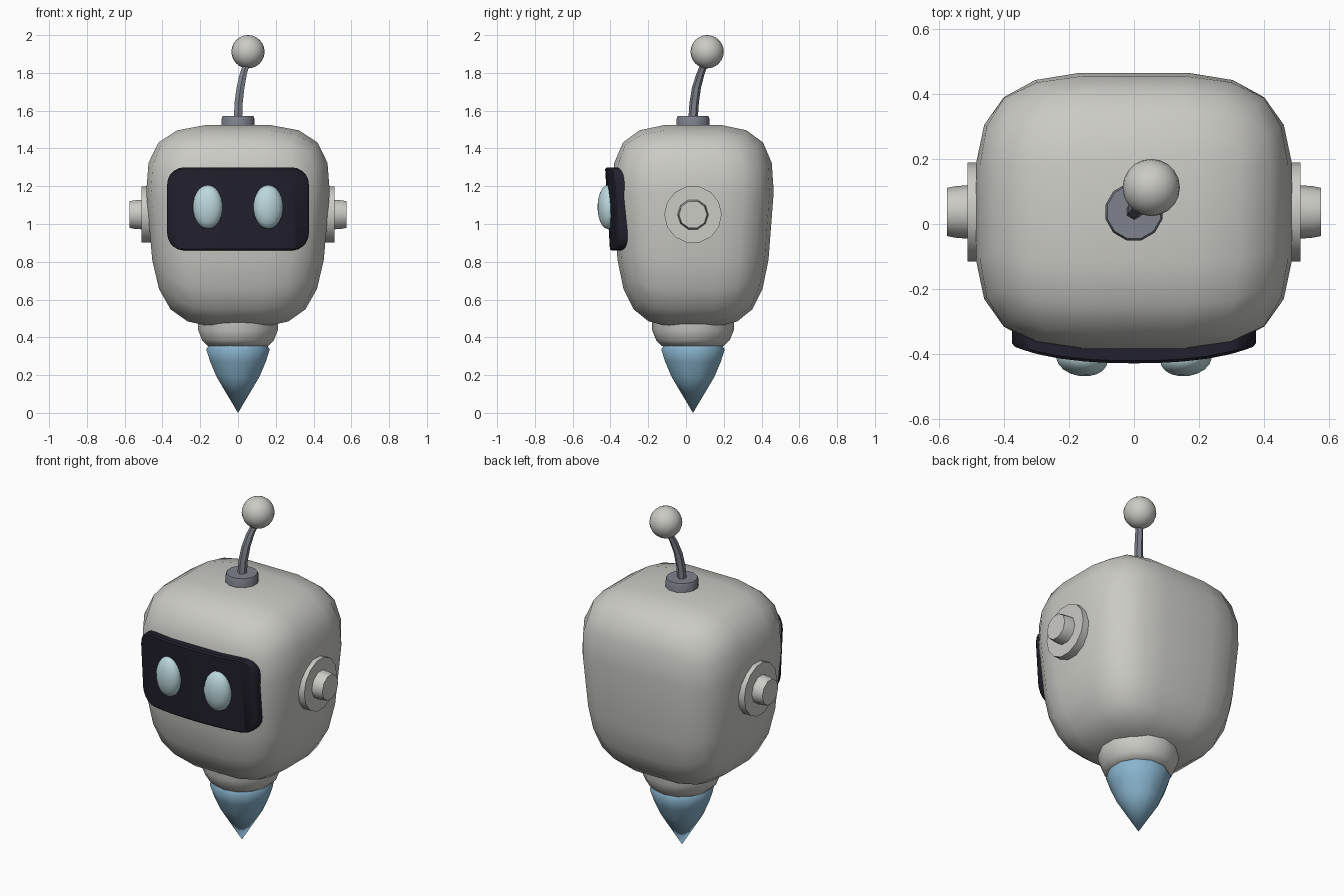
import bpy, bmesh, math
from mathutils import Matrix, Vector

if "Cube" in bpy.data.objects:
    bpy.data.objects.remove(bpy.data.objects["Cube"])

CY = 0.037  # depth of the main axis


def material(name, rgb):
    m = bpy.data.materials.new(name)
    m.diffuse_color = (*rgb, 1)
    m.use_nodes = True
    m.node_tree.nodes["Principled BSDF"].inputs["Base Color"].default_value = m.diffuse_color
    return m


SHELL = material("warm_white", (0.60, 0.595, 0.56))
DARK = material("dark_navy", (0.016, 0.015, 0.027))
EYE = material("pale_cyan", (0.50, 0.68, 0.72))
BLUE = material("sky_blue", (0.25, 0.46, 0.62))
GREY = material("slate_grey", (0.21, 0.225, 0.27))


def finish(name, bm, mat, angle=40):
    bmesh.ops.recalc_face_normals(bm, faces=bm.faces[:])
    me = bpy.data.meshes.new(name)
    bm.to_mesh(me)
    bm.free()
    me.materials.append(mat)
    ob = bpy.data.objects.new(name, me)
    bpy.context.collection.objects.link(ob)
    bpy.ops.object.select_all(action='DESELECT')
    ob.select_set(True)
    bpy.context.view_layer.objects.active = ob
    bpy.ops.object.shade_smooth_by_angle(angle=math.radians(angle))
    return ob


def loft(name, rings, sides, mat, matrix=Matrix(), angle=40):
    """Stack of round rings (x, y, z, radius) joined and capped."""
    bm = bmesh.new()
    loops = []
    for x, y, z, r in rings:
        loops.append([bm.verts.new((x + r * math.cos(a), y + r * math.sin(a), z))
                      for a in (math.tau * (i + 0.5) / sides for i in range(sides))])
    for a, b in zip(loops, loops[1:]):
        for i in range(sides):
            j = (i + 1) % sides
            bm.faces.new((a[i], a[j], b[j], b[i]))
    bm.faces.new(loops[0])
    bm.faces.new(loops[-1])
    bmesh.ops.transform(bm, matrix=matrix, verts=bm.verts[:])
    bmesh.ops.remove_doubles(bm, verts=bm.verts[:], dist=0.0005)
    return finish(name, bm, mat, angle)


def ball(name, loc, scale, mat, turn=0, segs=20):
    bm = bmesh.new()
    bmesh.ops.create_uvsphere(bm, u_segments=segs, v_segments=segs // 2 + 2, radius=1)
    m = (Matrix.Translation(loc) @ Matrix.Rotation(turn, 4, 'Z')
         @ Matrix.Diagonal((*scale, 1)))
    bmesh.ops.transform(bm, matrix=m, verts=bm.verts[:])
    return finish(name, bm, mat, 80)


# Body: gridded cube rounded to a superellipsoid, narrowing downwards
bm = bmesh.new()
bmesh.ops.create_cube(bm, size=2)
bmesh.ops.subdivide_edges(bm, edges=bm.edges[:], cuts=4, use_grid_fill=True)
spread = {0.2: 0.34, 0.6: 0.66, 1.0: 1.0}
for v in bm.verts:
    p = [math.copysign(spread[round(abs(c), 1)], c) for c in v.co]
    n = sum(abs(c) ** 3.5 for c in p) ** (1 / 3.5)
    x, y, z = (c / n for c in p)
    w = 0.476 + 0.048 * z
    v.co = (x * w, CY + y * w * 0.88, 0.99 + 0.54 * z)
finish("body", bm, SHELL, 70)

# Collar and pointed thruster under the body
loft("collar", [(0, CY, 0.355, 0.165), (0, CY, 0.385, 0.195),
                (0, CY, 0.44, 0.217), (0, CY, 0.52, 0.215)], 14, SHELL, angle=60)
loft("thruster_cone", [(0, CY, 0.36, 0.160), (0, CY, 0.335, 0.174), (0, CY, 0.27, 0.152),
                       (0, CY, 0.19, 0.117), (0, CY, 0.0, 0.0)], 12, BLUE, angle=60)

# Ear discs and knobs on both sides
for side, label in ((1, "right"), (-1, "left")):
    m = Matrix.Translation((0, CY, 1.05)) @ Matrix.Rotation(side * math.pi / 2, 4, 'Y')
    loft(label + "_ear_disc", [(0, 0, 0.42, 0.152), (0, 0, 0.512, 0.152)], 14, SHELL, m)
    loft(label + "_ear_knob", [(0, 0, 0.50, 0.083), (0, 0, 0.55, 0.079),
                               (0, 0, 0.575, 0.074)], 10, SHELL, m)

# Visor: rounded plate, sliced and bent around the face
HW, ZB, ZT, R = 0.375, 0.86, 1.30, 0.09
bm = bmesh.new()
outline = []
for k, (cx, cz) in enumerate(((HW - R, ZT - R), (R - HW, ZT - R),
                              (R - HW, ZB + R), (HW - R, ZB + R))):
    for i in range(6):
        a = math.pi / 2 * (k + i / 5)
        outline.append(bm.verts.new((cx + R * math.cos(a), 0, cz + R * math.sin(a))))
front = bm.faces.new(outline)
ext = bmesh.ops.extrude_face_region(bm, geom=[front], use_keep_orig=True)
for g in ext["geom"]:
    if isinstance(g, bmesh.types.BMVert):
        g.co.y = 0.05
rim = [e for e in bm.edges if all(v.co.y == 0 for v in e.verts)]
bmesh.ops.bevel(bm, geom=rim, offset=0.008, segments=1, affect='EDGES')
for i in range(-4, 5):
    bmesh.ops.bisect_plane(bm, geom=bm.verts[:] + bm.edges[:] + bm.faces[:],
                           plane_co=(i * 0.075, 0, 0), plane_no=(1, 0, 0))
for v in bm.verts:
    x, z = v.co.x, v.co.z
    v.co.y += -0.428 + 0.22 * x * x + 1.2 * x ** 4 + 0.075 * max(0, 1.2 - z)
finish("visor", bm, DARK, 40)

# Eyes
for side, label in ((1, "right"), (-1, "left")):
    ball(label + "_eye", (side * 0.16, -0.415, 1.09), (0.08, 0.053, 0.116), EYE,
         turn=side * math.radians(8), segs=18)

# Antenna: base, bent stalk and ball
loft("antenna_base", [(0, CY, 1.50, 0.09), (0, CY, 1.555, 0.09),
                      (0, CY, 1.573, 0.084)], 12, GREY, angle=30)
loft("antenna_stalk", [(0, CY, 1.55, 0.025), (0.003, 0.043, 1.64, 0.025),
                       (0.013, 0.055, 1.72, 0.024), (0.027, 0.075, 1.79, 0.022),
                       (0.045, 0.098, 1.85, 0.020)], 6, GREY)
ball("antenna_ball", (0.053, 0.112, 1.912), (0.088, 0.088, 0.088), SHELL)
